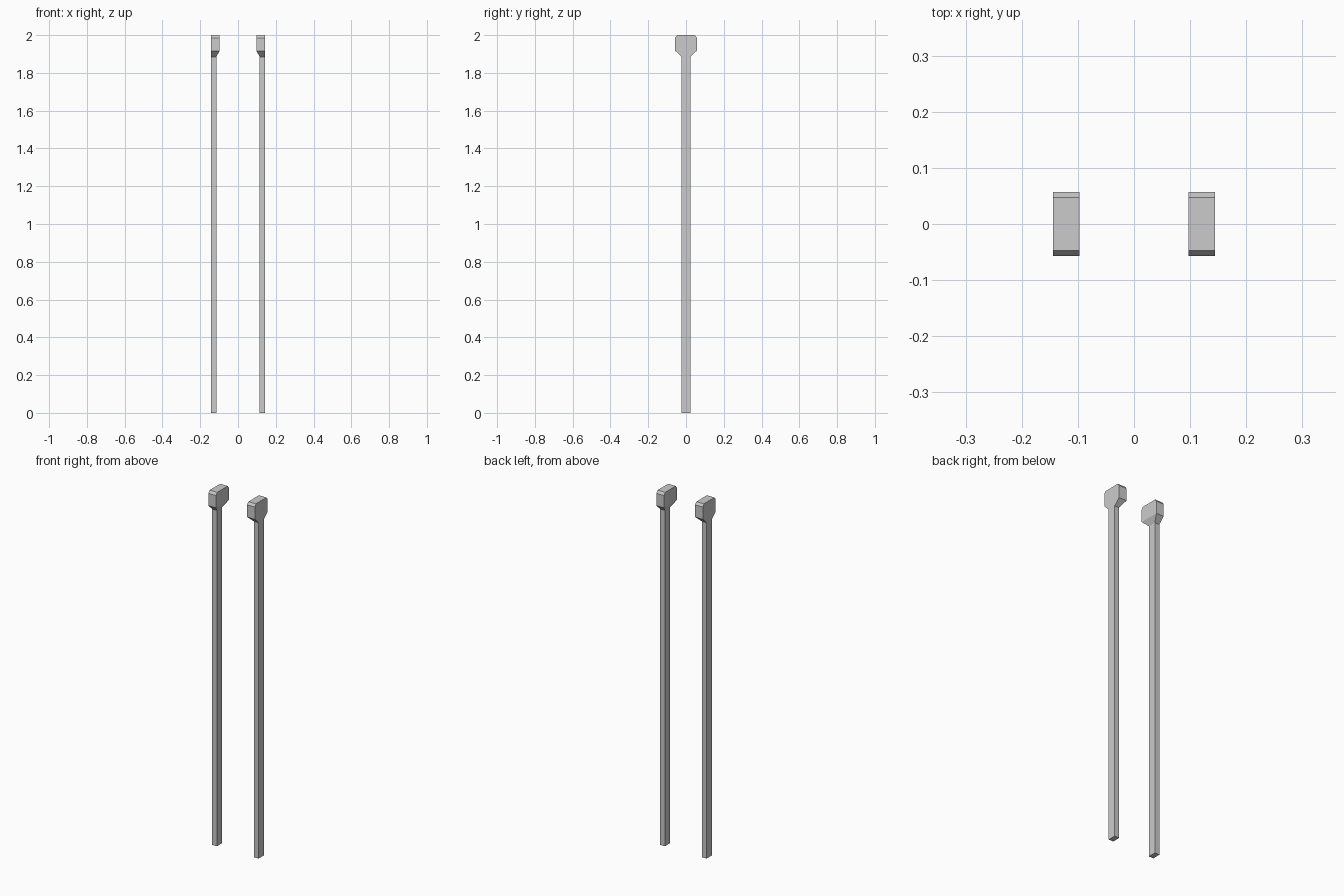
import bpy, bmesh

if "Cube" in bpy.data.objects:
    bpy.data.objects.remove(bpy.data.objects["Cube"])

# Rings of one post, bottom to top: (z, inner x, half depth in y)
OUTER = 0.144
RINGS = [
    (0.0, 0.115, 0.023),     # foot of shaft
    (1.885, 0.115, 0.023),   # top of shaft
    (1.917, 0.097, 0.057),   # head flares inward and front/back
    (1.986, 0.097, 0.057),   # head sides
    (2.0, 0.097, 0.047),     # bevelled top edge
]


def make_post(name, side):
    bm = bmesh.new()
    loops = []
    for z, inner, d in RINGS:
        corners = [(inner, -d), (OUTER, -d), (OUTER, d), (inner, d)]
        loops.append([bm.verts.new((side * x, y, z)) for x, y in corners])
    for a, b in zip(loops, loops[1:]):
        for i in range(4):
            j = (i + 1) % 4
            bm.faces.new((a[i], a[j], b[j], b[i]))
    bm.faces.new(loops[0][::-1])
    bm.faces.new(loops[-1])
    bmesh.ops.recalc_face_normals(bm, faces=bm.faces)
    mesh = bpy.data.meshes.new(name)
    bm.to_mesh(mesh)
    bm.free()
    obj = bpy.data.objects.new(name, mesh)
    bpy.context.collection.objects.link(obj)


# Mirrored pair of posts
make_post("left_post", -1)
make_post("right_post", 1)
